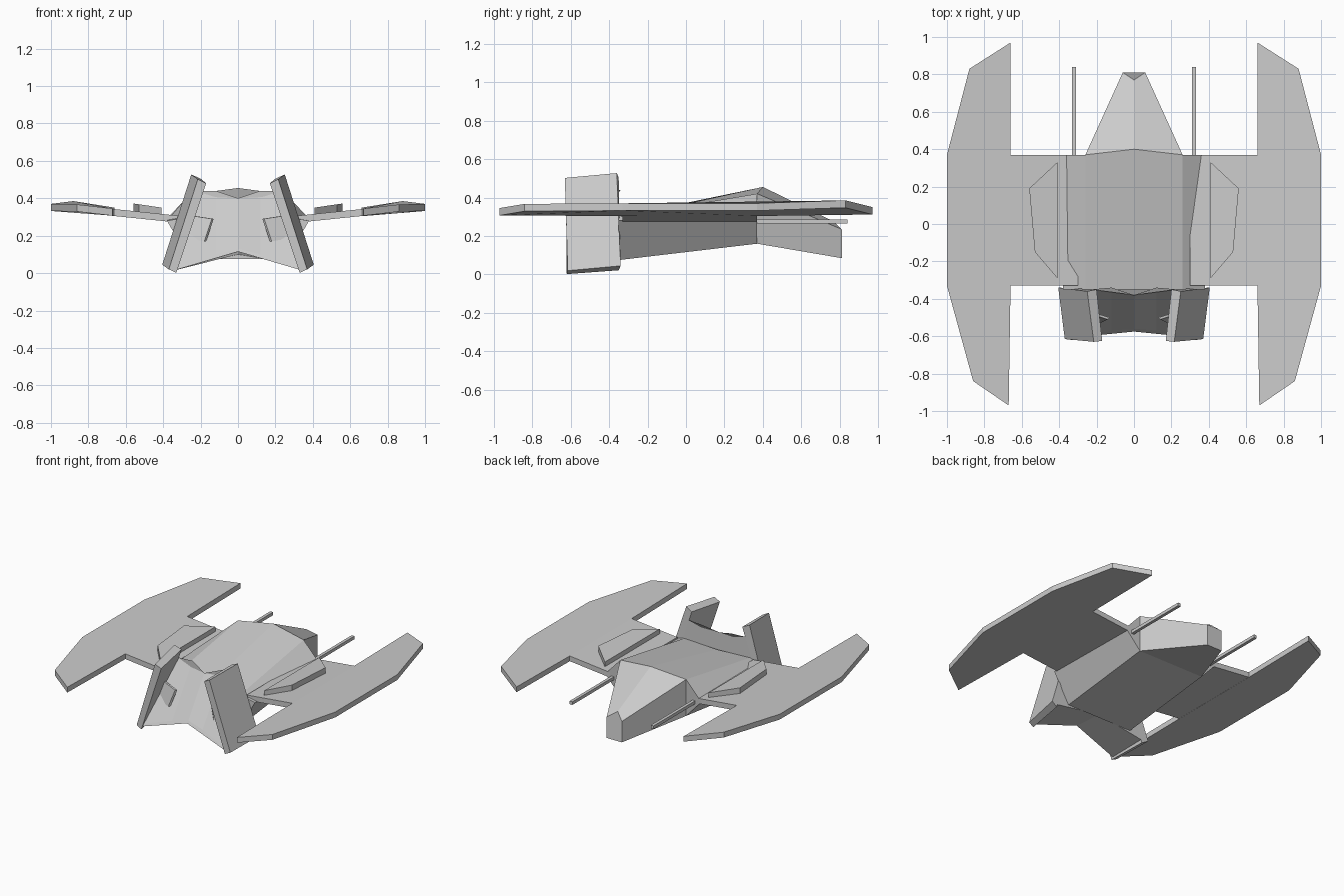
import bpy, bmesh

cube = bpy.data.objects.get("Cube")
if cube:
    bpy.data.objects.remove(cube)

grey = bpy.data.materials.new("hull grey")
grey.use_nodes = True
GREY = (0.6, 0.6, 0.6, 1)
grey.diffuse_color = GREY
grey.node_tree.nodes["Principled BSDF"].inputs["Base Color"].default_value = GREY


def loft(name, rings, side=1):
    """Skin matching rings of points, cap both ends; side=-1 flips x."""
    bm = bmesh.new()
    loops = [[bm.verts.new((x * side, y, z)) for x, y, z in r] for r in rings]
    for a, b in zip(loops, loops[1:]):
        for i in range(len(a)):
            j = (i + 1) % len(a)
            bm.faces.new((a[i], a[j], b[j], b[i]))
    bm.faces.new(loops[0])
    bm.faces.new(loops[-1])
    bmesh.ops.recalc_face_normals(bm, faces=bm.faces)
    mesh = bpy.data.meshes.new(name)
    bm.to_mesh(mesh)
    bm.free()
    mesh.materials.append(grey)
    obj = bpy.data.objects.new(name, mesh)
    bpy.context.collection.objects.link(obj)
    return obj


def whole(half):
    """Complete a half ring that starts and ends on the centre line."""
    return half + [(-x, y, z) for x, y, z in reversed(half) if x > 0]


def slab(name, top, thick, side):
    """Plate of constant vertical thickness below a top outline."""
    loft(name, [top, [(x, y, z - thick) for x, y, z in top]], side)


# Fuselage with faceted sides, roof dropping toward the tail
loft("fuselage", [
    whole([(0, -.35, .29), (.26, -.35, .30), (.38, -.35, .28), (.26, -.35, .075), (0, -.35, .075)]),
    whole([(0, .40, .455), (.26, .37, .42), (.38, .37, .29), (.26, .37, .16), (0, .37, .16)])])

# Tapered nose with a central ridge
loft("nose", [
    whole([(0, .40, .455), (.26, .37, .42), (.26, .37, .16), (0, .37, .16)]),
    whole([(0, .77, .275), (.06, .81, .235), (.06, .81, .085), (0, .81, .085)])])

# Tail wedge with a sloping V-shaped face between the fins
loft("tail_wedge", [
    whole([(0, -.38, .40), (.12, -.34, .44), (.23, -.35, .44), (.37, -.35, .04), (0, -.35, .10)]),
    whole([(0, -.56, .13), (.12, -.57, .10), (.35, -.61, .03), (.35, -.61, .012), (0, -.575, .115)])])

for side, label in ((1, "left"), (-1, "right")):
    # Inner wing and long swept outer wing
    slab(label + "_inner_wing", [(.30, -.33, .305), (.66, -.33, .342),
                                 (.66, .37, .342), (.30, .37, .305)], .037, side)
    slab(label + "_outer_wing", [(.66, .97, .35), (.88, .83, .385), (1, .37, .37),
                                 (1, -.33, .37), (.86, -.84, .367), (.67, -.97, .345),
                                 (.66, -.33, .342), (.66, .37, .342)], .038, side)
    # Raised block on the inner wing
    slab(label + "_wing_block", [(.41, .33, .35), (.56, .19, .372),
                                 (.53, -.15, .368), (.41, -.29, .35)], .045, side)
    # Gun barrel beside the nose
    loft(label + "_gun_barrel", [[(x, y, z) for x, z in
                                  ((.31, .265), (.332, .265), (.332, .287), (.31, .287))]
                                 for y in (.30, .84)], side)
    # Leaning tail fin
    loft(label + "_tail_fin", [
        [(.20, -.35, .505), (.25, -.36, .527), (.405, -.34, .045), (.36, -.35, .022)],
        [(.17, -.625, .48), (.215, -.63, .502), (.37, -.615, .02), (.33, -.62, .002)]], side)
    # Small strut between the wedge face and the fin
    loft(label + "_tail_strut", [
        [(.13, -.50, .29), (.14, -.51, .29), (.18, -.53, .17), (.17, -.52, .17)],
        [(.26, -.46, .31), (.27, -.47, .31), (.30, -.49, .19), (.29, -.48, .19)]], side)
